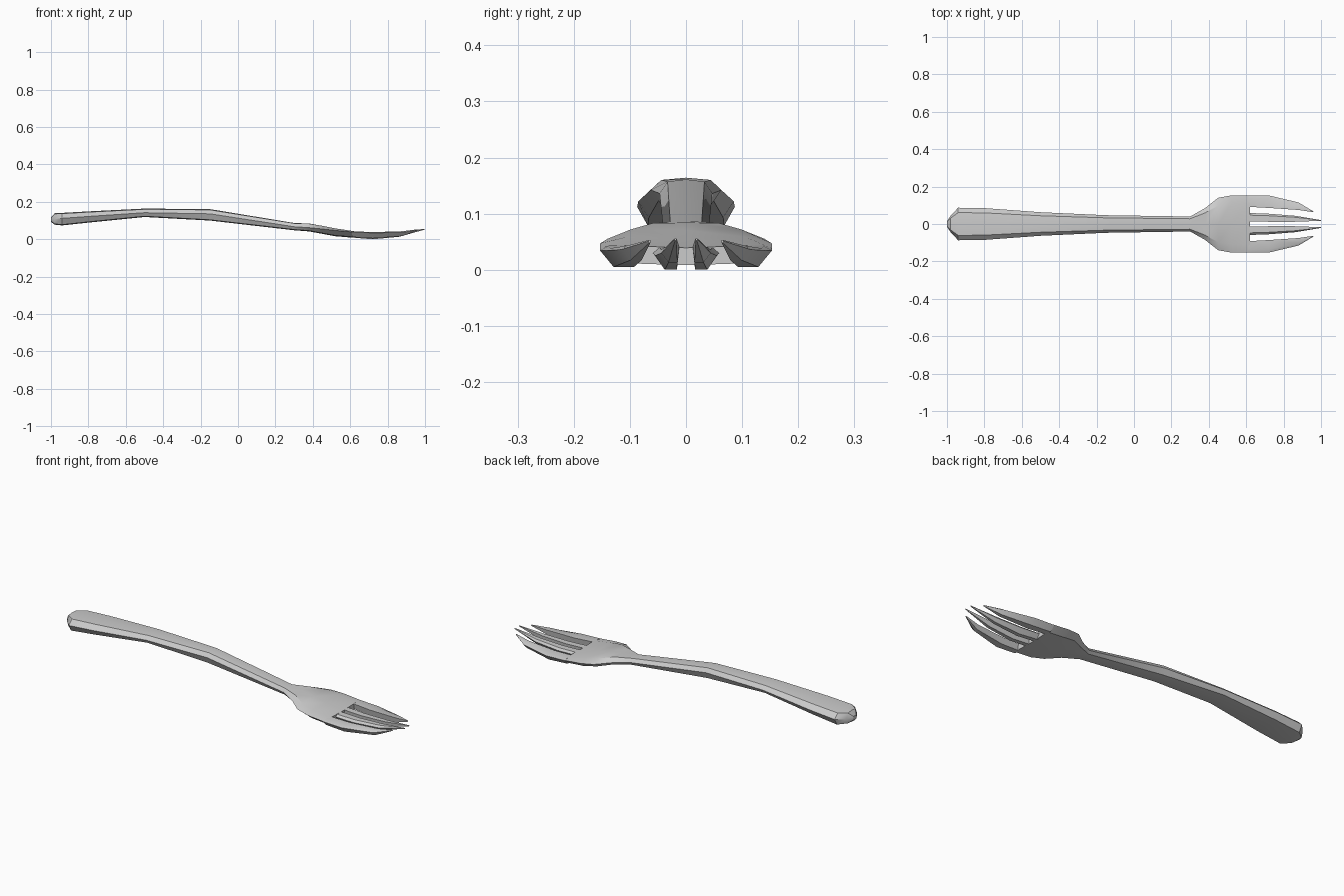
import bpy, bmesh, math

if "Cube" in bpy.data.objects:
    bpy.data.objects.remove(bpy.data.objects["Cube"])


def loft(name, strips):
    """Each strip is a list of matching rings of points, skinned and capped."""
    bm = bmesh.new()
    for rings in strips:
        vs = [[bm.verts.new(p) for p in ring] for ring in rings]
        n = len(vs[0])
        for a, b in zip(vs, vs[1:]):
            for i in range(n):
                j = (i + 1) % n
                bm.faces.new((a[i], a[j], b[j], b[i]))
        bm.faces.new(vs[0])
        bm.faces.new(vs[-1])
    bmesh.ops.recalc_face_normals(bm, faces=bm.faces)
    mesh = bpy.data.meshes.new(name)
    bm.to_mesh(mesh)
    bm.free()
    obj = bpy.data.objects.new(name, mesh)
    bpy.context.collection.objects.link(obj)
    bpy.context.view_layer.objects.active = obj
    obj.select_set(True)
    bpy.ops.object.shade_smooth_by_angle(angle=math.radians(30))
    obj.select_set(False)
    return obj


def body_ring(x, w, edge, top, mid, bottom):
    """Bevelled section: side points, flat-ish top and narrower underside."""
    t, b = 0.7 * w, 0.78 * w
    return [(x, -w, edge), (x, -t, top), (x, 0, mid), (x, t, top),
            (x, w, edge), (x, b, bottom + 0.004), (x, 0, bottom),
            (x, -b, bottom + 0.004)]


def tine_ring(side, x, inner, outer, edge, top, bottom):
    """Tine section with a chamfer under its outer edge."""
    d = outer - inner
    c = min(0.024, 0.4 * d)
    pts = [(inner, top), (outer - 0.25 * d, top), (outer, edge),
           (outer - c, bottom), (inner + 0.1 * d, bottom)]
    return [(x, side * y, z) for y, z in pts]


# Handle and head: x, half width, edge z, top z, top centre z, bottom z
body = [
    (-1.00, 0.015, 0.105, 0.115, 0.116, 0.093),
    (-0.98, 0.045, 0.108, 0.136, 0.139, 0.078),
    (-0.94, 0.087, 0.112, 0.137, 0.141, 0.074),
    (-0.80, 0.085, 0.122, 0.145, 0.149, 0.089),
    (-0.50, 0.063, 0.142, 0.160, 0.164, 0.119),
    (-0.15, 0.047, 0.136, 0.157, 0.161, 0.100),
    (0.30, 0.040, 0.067, 0.085, 0.087, 0.048),
    (0.38, 0.085, 0.062, 0.083, 0.084, 0.042),
    (0.45, 0.140, 0.055, 0.072, 0.071, 0.029),
    (0.52, 0.153, 0.047, 0.058, 0.055, 0.016),
    (0.62, 0.153, 0.038, 0.043, 0.039, 0.008),
]
loft("handle_and_head", [[body_ring(*s) for s in body]])

# Tines: x, inner y, outer y, edge z, top z, bottom z
outer_tine = [
    (0.61, 0.092, 0.153, 0.038, 0.043, 0.012),
    (0.72, 0.086, 0.153, 0.034, 0.038, 0.005),
    (0.88, 0.075, 0.115, 0.036, 0.043, 0.017),
    (0.96, 0.063, 0.067, 0.051, 0.053, 0.048),
]
inner_tine = [
    (0.61, 0.013, 0.059, 0.030, 0.040, 0.009),
    (0.72, 0.012, 0.055, 0.025, 0.036, 0.000),
    (0.86, 0.012, 0.044, 0.030, 0.041, 0.013),
    (1.00, 0.017, 0.021, 0.054, 0.056, 0.052),
]
for name, tine in (("outer_tines", outer_tine), ("inner_tines", inner_tine)):
    loft(name, [[tine_ring(side, *s) for s in tine] for side in (-1, 1)])
